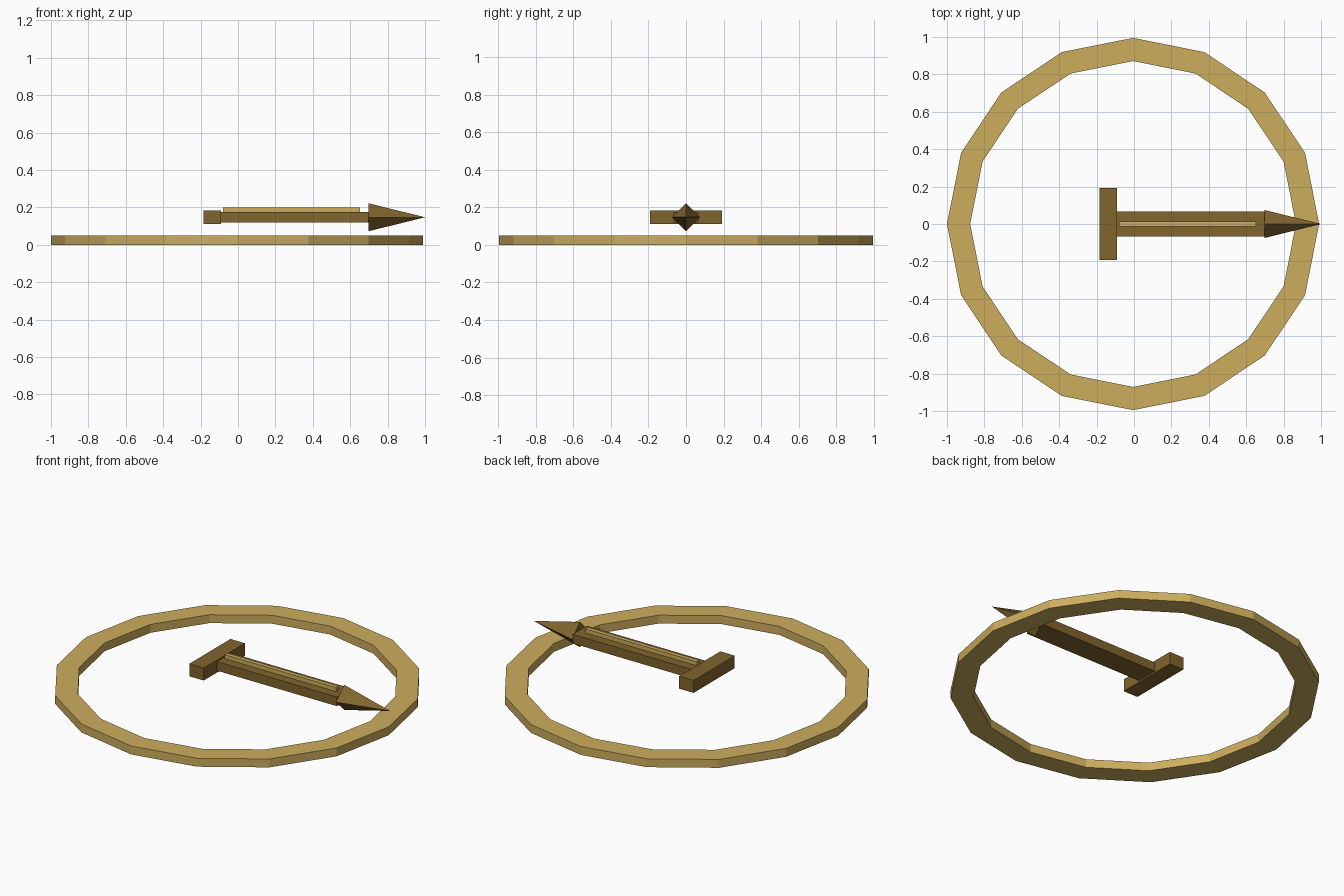
import bpy, bmesh
from math import pi, cos, sin

cube = bpy.data.objects.get("Cube")
if cube:
    bpy.data.objects.remove(cube, do_unlink=True)


def material(name, rgb):
    mat = bpy.data.materials.new(name)
    mat.use_nodes = True
    mat.diffuse_color = (*rgb, 1)
    mat.node_tree.nodes["Principled BSDF"].inputs["Base Color"].default_value = (*rgb, 1)
    return mat


gold = material("pale gold", (0.61, 0.42, 0.11))
bronze = material("dark bronze", (0.22, 0.13, 0.027))


def finish(name, bm, mat):
    bmesh.ops.recalc_face_normals(bm, faces=bm.faces)
    mesh = bpy.data.meshes.new(name)
    bm.to_mesh(mesh)
    bm.free()
    mesh.materials.append(mat)
    obj = bpy.data.objects.new(name, mesh)
    bpy.context.collection.objects.link(obj)
    return obj


def box(name, x, y, z, mat):
    """Box between the x, y and z ranges."""
    bm = bmesh.new()
    bmesh.ops.create_cube(bm, size=1)
    for v in bm.verts:
        v.co = [r[0] if c < 0 else r[1] for c, r in zip(v.co, (x, y, z))]
    return finish(name, bm, mat)


def ring(name, outer, inner, height, sides, mat):
    """Flat faceted ring: a rectangular section swept round z."""
    bm = bmesh.new()
    section = [(outer, 0), (outer, height), (inner, height), (inner, 0)]
    loops = []
    for i in range(sides):
        a = 2 * pi * i / sides
        loops.append([bm.verts.new((r * cos(a), r * sin(a), z)) for r, z in section])
    for i in range(sides):
        p, q = loops[i], loops[(i + 1) % sides]
        for j in range(4):
            k = (j + 1) % 4
            bm.faces.new((p[j], q[j], q[k], p[k]))
    return finish(name, bm, mat)


def spike(name, base_x, tip_x, z, radius, mat):
    """Four-sided point along x with a diamond base."""
    bm = bmesh.new()
    tip = bm.verts.new((tip_x, 0, z))
    base = [bm.verts.new((base_x, radius * cos(i * pi / 2), z + radius * sin(i * pi / 2)))
            for i in range(4)]
    bm.faces.new(base)
    for i in range(4):
        bm.faces.new((base[i], base[(i + 1) % 4], tip))
    return finish(name, bm, mat)


# Faceted base ring
base_ring = ring("base_ring", 0.995, 0.871, 0.05, 16, gold)
base_ring.location.x = -0.005

# Pointer floating above it
box("crossbar", (-0.185, -0.09), (-0.193, 0.193), (0.11, 0.184), bronze)
box("shaft", (-0.09, 0.697), (-0.067, 0.067), (0.12, 0.174), bronze)
box("shaft_ridge", (-0.08, 0.653), (-0.0125, 0.0125), (0.17, 0.198), gold)
spike("pointer_tip", 0.697, 1.0, 0.147, 0.075, bronze)
